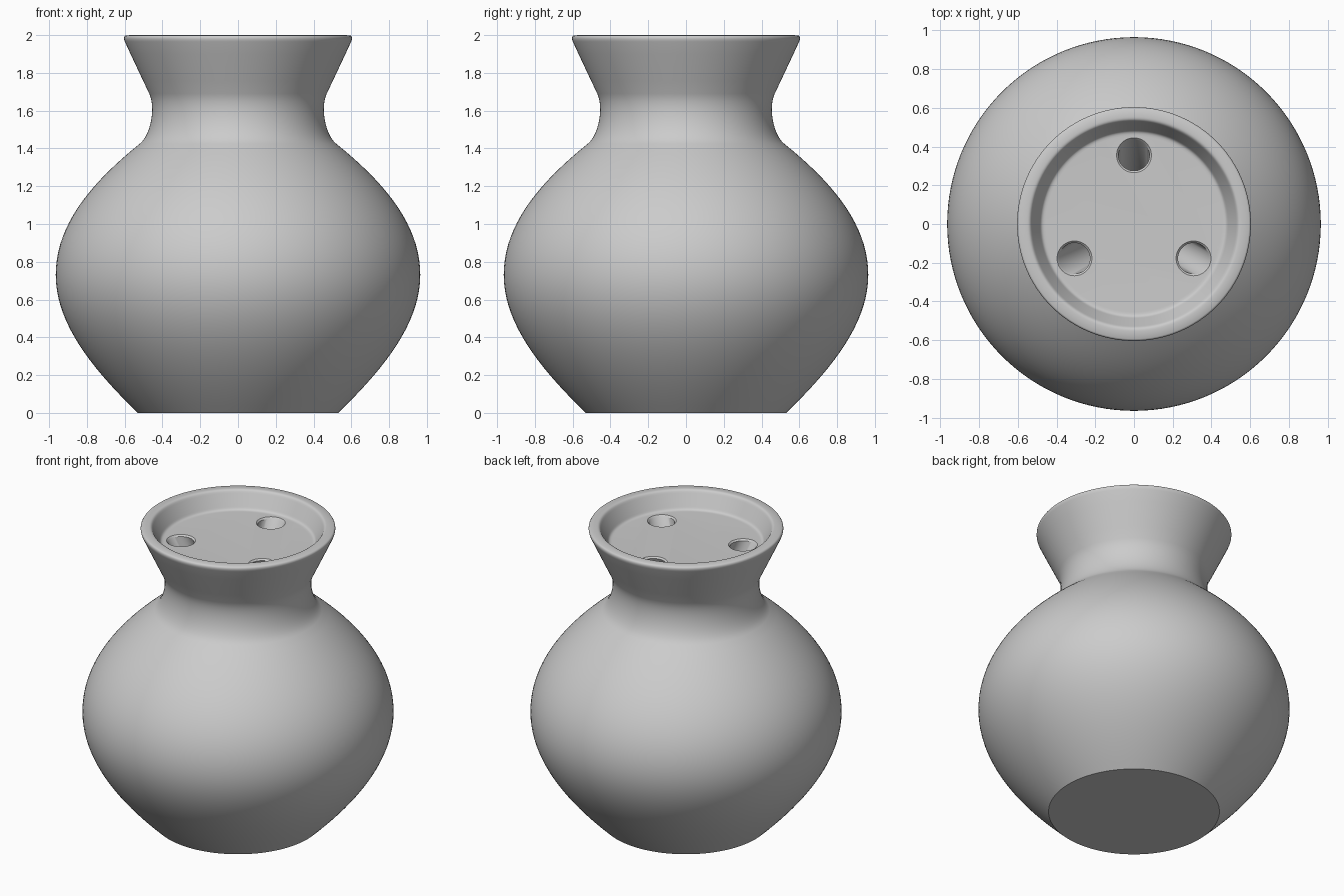
import bpy, bmesh, math
from mathutils import Vector

cube = bpy.data.objects.get("Cube")
if cube:
    bpy.data.objects.remove(cube, do_unlink=True)

SEGMENTS = 128
FLOOR = 1.885


def make_material(name, colour):
    mat = bpy.data.materials.new(name)
    mat.use_nodes = True
    mat.diffuse_color = colour
    mat.node_tree.nodes["Principled BSDF"].inputs["Base Color"].default_value = colour
    return mat


def bezier(a, b, c, d, steps):
    """Points on a cubic curve, without its last point."""
    a, b, c, d = map(Vector, (a, b, c, d))
    points = []
    for i in range(steps):
        t = i / steps
        s = 1 - t
        points.append(a * s**3 + b * 3 * s * s * t + c * 3 * s * t * t + d * t**3)
    return points


def add_lathe(bm, profile, centre, segments):
    """Closed solid of rings; centre(z) gives the middle of each ring."""
    rings = []
    for r, z in profile:
        cx, cy = centre(z)
        ring = []
        for i in range(segments):
            a = math.tau * i / segments
            ring.append(bm.verts.new((cx + r * math.cos(a), cy + r * math.sin(a), z)))
        rings.append(ring)
    for low, high in zip(rings, rings[1:]):
        for i in range(segments):
            j = (i + 1) % segments
            bm.faces.new((low[i], low[j], high[j], high[i]))
    bm.faces.new(rings[0][::-1])
    bm.faces.new(rings[-1])


def make_object(name, bm):
    bmesh.ops.recalc_face_normals(bm, faces=bm.faces)
    mesh = bpy.data.meshes.new(name)
    bm.to_mesh(mesh)
    bm.free()
    obj = bpy.data.objects.new(name, mesh)
    bpy.context.collection.objects.link(obj)
    return obj


# Vase profile: belly, shoulder, waist, flared neck, rounded rim, recess
profile = bezier((.53, 0), (.78, .24), (.965, .48), (.965, .73), 18)
profile += bezier((.965, .73), (.965, .98), (.80, 1.20), (.52, 1.425), 18)
profile += bezier((.52, 1.425), (.462, 1.472), (.435, 1.615), (.47, 1.69), 12)
profile += bezier((.47, 1.69), (.51, 1.775), (.56, 1.88), (.599, 1.965), 4)
profile += bezier((.599, 1.965), (.608, 1.984), (.605, 2), (.585, 2), 6)
profile += bezier((.555, 2), (.542, 2), (.535, 1.998), (.527, 1.98), 5)
profile += bezier((.527, 1.98), (.51, 1.95), (.5, 1.93), (.487, 1.905), 1)
profile += bezier((.487, 1.905), (.48, 1.89), (.475, FLOOR), (.455, FLOOR), 5)
profile.append(Vector((.455, FLOOR)))

bm = bmesh.new()
add_lathe(bm, profile, lambda z: (0, 0), SEGMENTS)
vase = make_object("vase", bm)
vase.data.materials.append(make_material("plain grey", (.6, .6, .6, 1)))

# Three chamfered holes that lean towards the axis as they go down
lip = FLOOR - .01
hole_profile = [(.08, 1.45), (.08, lip), (.09, FLOOR), (.09, FLOOR + .05)]
bm = bmesh.new()
for k in range(3):
    angle = math.radians(90 + 120 * k)

    def centre(z, angle=angle):
        r = .355 - max(0, lip - z) * .45
        return r * math.cos(angle), r * math.sin(angle)

    add_lathe(bm, hole_profile, centre, 48)
cutter = make_object("hole_cutter", bm)
cutter.hide_render = True

cut = vase.modifiers.new("holes", "BOOLEAN")
cut.operation = "DIFFERENCE"
cut.solver = "EXACT"
cut.object = cutter

bpy.ops.object.select_all(action="DESELECT")
vase.select_set(True)
bpy.context.view_layer.objects.active = vase
bpy.ops.object.modifier_apply(modifier=cut.name)
bpy.data.objects.remove(cutter, do_unlink=True)
bpy.ops.object.shade_smooth_by_angle(angle=math.radians(30))
